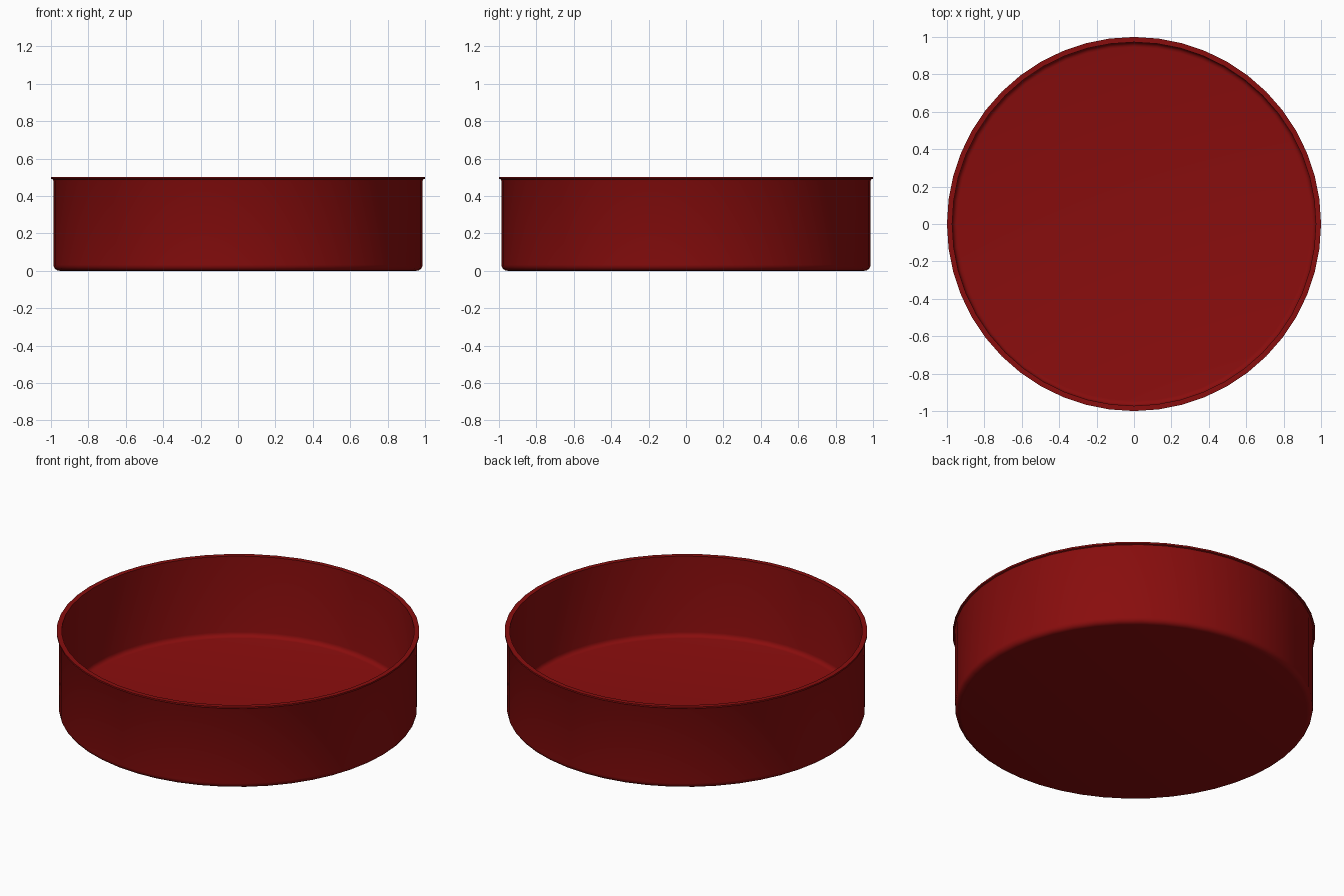
import bpy, bmesh
from math import radians, cos, sin, pi

if "Cube" in bpy.data.objects:
    bpy.data.objects.remove(bpy.data.objects["Cube"])

SEGMENTS = 48
WALL, INNER, FLOOR, TOP = 0.987, 0.972, 0.015, 0.502


def fillet(radius, base, size, steps=4):
    """Quarter-round (r, z) points from the floor up to the wall."""
    return [(radius - size + size * sin(a), base + size - size * cos(a))
            for a in (i * pi / 2 / steps for i in range(steps + 1))]


def lathe(name, profile, segments):
    bm = bmesh.new()
    verts = [bm.verts.new((r, 0, z)) for r, z in profile]
    edges = [bm.edges.new(pair) for pair in zip(verts, verts[1:])]
    bmesh.ops.spin(bm, geom=verts + edges, cent=(0, 0, 0), axis=(0, 0, 1),
                   angle=2 * pi, steps=segments, use_duplicate=False)
    bmesh.ops.remove_doubles(bm, verts=bm.verts, dist=0.0005)
    bmesh.ops.recalc_face_normals(bm, faces=bm.faces)
    mesh = bpy.data.meshes.new(name)
    bm.to_mesh(mesh)
    bm.free()
    obj = bpy.data.objects.new(name, mesh)
    bpy.context.collection.objects.link(obj)
    return obj


# Pan section: outer base and wall, small flared lip, inner wall and floor
outer = [(0, 0)] + fillet(WALL, 0, 0.032)
lip = [(WALL, 0.482), (0.991, 0.489), (1.0, 0.492), (1.0, TOP), (INNER, TOP)]
inner = fillet(INNER, FLOOR, 0.026)[::-1] + [(0, FLOOR)]
pan = lathe("round_pan", outer + lip + inner, SEGMENTS)

# Red finish
red = bpy.data.materials.new("red")
red.diffuse_color = (0.25, 0.004, 0.004, 1)
red.use_nodes = True
red.node_tree.nodes["Principled BSDF"].inputs["Base Color"].default_value = red.diffuse_color
pan.data.materials.append(red)

bpy.context.view_layer.objects.active = pan
pan.select_set(True)
bpy.ops.object.shade_smooth_by_angle(angle=radians(35))
